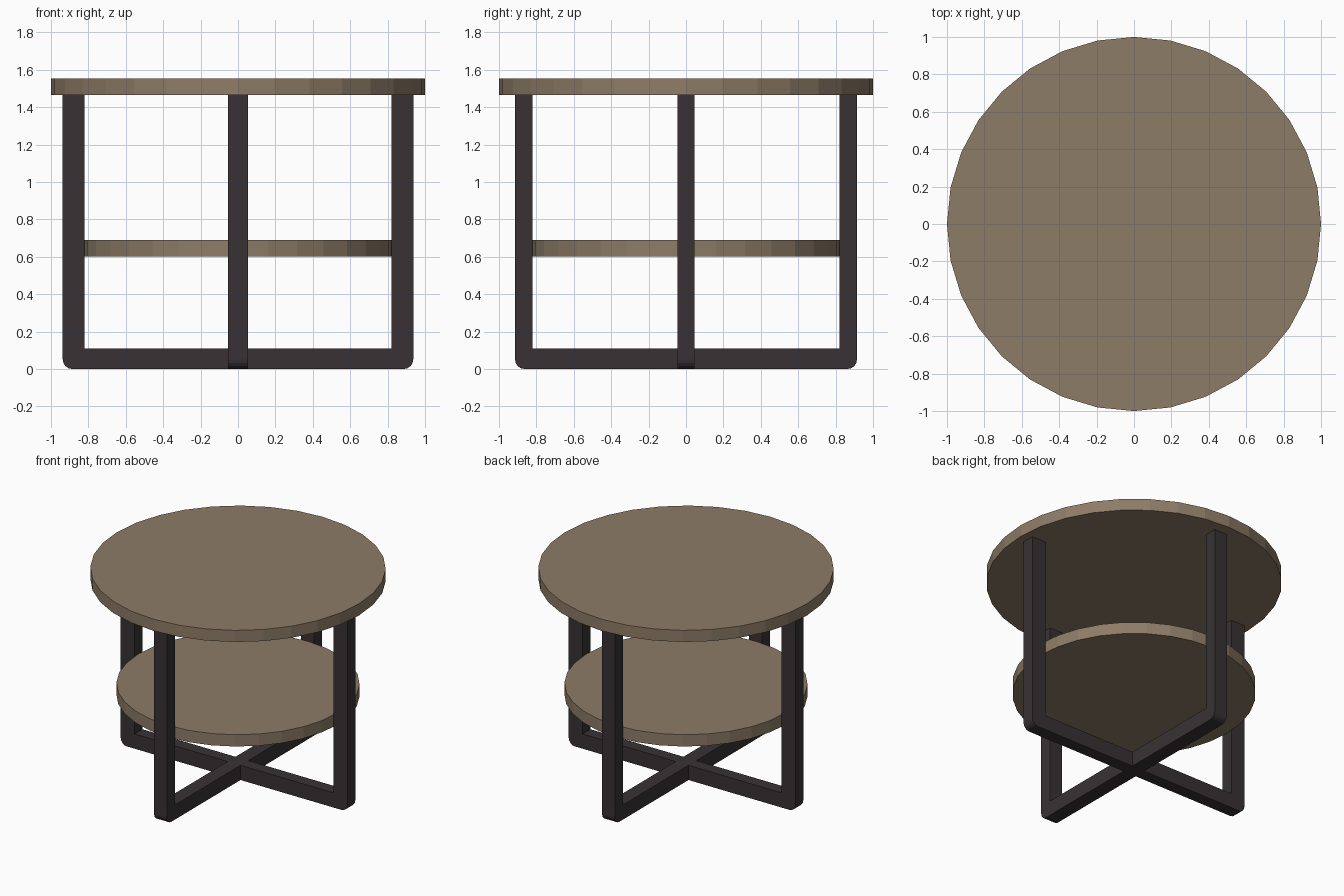
import bpy, bmesh, math

if "Cube" in bpy.data.objects:
    bpy.data.objects.remove(bpy.data.objects["Cube"])


def material(name, color):
    m = bpy.data.materials.new(name)
    m.diffuse_color = (*color, 1)
    m.use_nodes = True
    m.node_tree.nodes["Principled BSDF"].inputs["Base Color"].default_value = m.diffuse_color
    return m


wood = material("wood", (0.27, 0.20, 0.135))
metal = material("dark_metal", (0.04, 0.031, 0.034))


def disc(name, radius, z0, z1):
    bm = bmesh.new()
    bmesh.ops.create_cone(bm, cap_ends=True, segments=32, radius1=radius,
                          radius2=radius, depth=z1 - z0)
    # put a corner exactly on the x and y axes
    v = bm.verts[:][0].co
    turn = -math.atan2(v.y, v.x)
    for p in bm.verts:
        x, y = p.co.x, p.co.y
        p.co.x = x * math.cos(turn) - y * math.sin(turn)
        p.co.y = x * math.sin(turn) + y * math.cos(turn)
        p.co.z += (z0 + z1) / 2
    finish(name, bm, wood)


def finish(name, bm, mat):
    bmesh.ops.recalc_face_normals(bm, faces=bm.faces[:])
    me = bpy.data.meshes.new(name)
    bm.to_mesh(me)
    bm.free()
    me.materials.append(mat)
    ob = bpy.data.objects.new(name, me)
    bpy.context.collection.objects.link(ob)


def u_frame(name, outer, inner, half_width, along_y=False,
            top=1.465, bar=0.11, r=0.05, steps=4):
    # right half of the U outline, from inner bar corner round to the foot
    half = [(inner, bar), (inner, top), (outer, top)]
    for i in range(steps + 1):
        a = i / steps * math.pi / 2
        half.append((outer - r + r * math.cos(a), r - r * math.sin(a)))
    outline = half + [(-u, z) for u, z in reversed(half)]
    bm = bmesh.new()
    place = (lambda u, w, z: (w, u, z)) if along_y else (lambda u, w, z: (u, w, z))
    face = bm.faces.new([bm.verts.new(place(u, -half_width, z)) for u, z in outline])
    ext = bmesh.ops.extrude_face_region(bm, geom=[face])
    moved = [g for g in ext["geom"] if isinstance(g, bmesh.types.BMVert)]
    bmesh.ops.translate(bm, verts=moved, vec=place(0, 2 * half_width, 0))
    finish(name, bm, metal)


# round top and lower shelf
disc("table_top", 1.0, 1.465, 1.552)
disc("lower_shelf", 0.823, 0.602, 0.69)

# two crossing U-shaped leg frames
u_frame("side_leg_frame", 0.937, 0.822, 0.046)
u_frame("front_back_leg_frame", 0.914, 0.822, 0.053, along_y=True)
